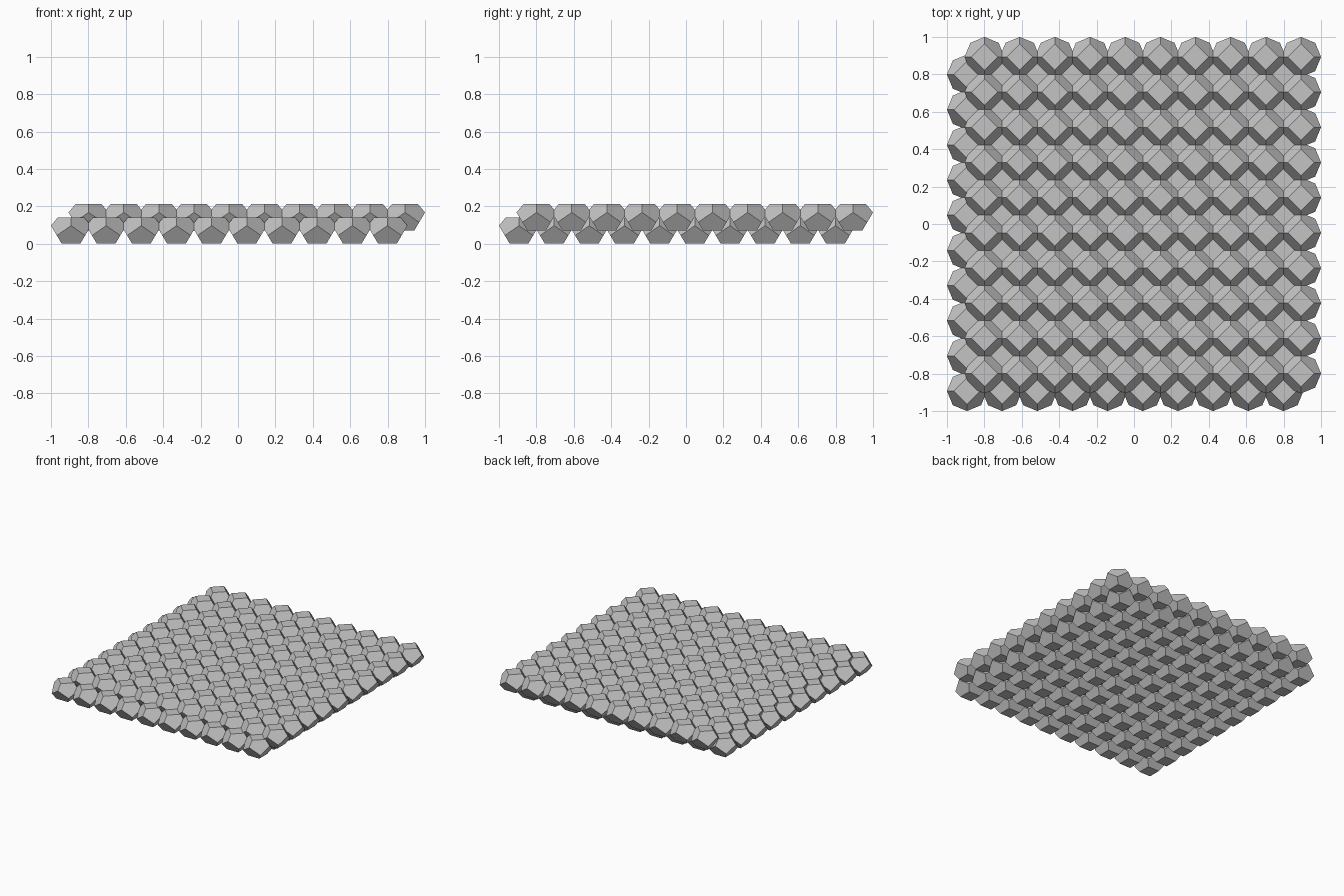
import bpy
import bmesh
from math import cos, sin, pi

if "Cube" in bpy.data.objects:
    bpy.data.objects.remove(bpy.data.objects["Cube"], do_unlink=True)

COUNT = 10         # cells along each side of a layer
PITCH = 0.188      # spacing of cells in a layer
HEIGHT = 0.141     # height of one cell
CAP = 0.07         # radius of the square end faces
WAIST = 0.107      # radius of the zigzag waist
ZIGZAG = 0.0264    # waist rise and fall, keeps the pentagons flat

grey = bpy.data.materials.new("stone grey")
grey.use_nodes = True
colour = (0.55, 0.55, 0.55, 1)
grey.diffuse_color = colour
grey.node_tree.nodes["Principled BSDF"].inputs["Base Color"].default_value = colour


def cell_mesh():
    """Ten-sided cell: two square ends turned 45 degrees, eight pentagons."""
    bm = bmesh.new()

    def ring(radius, z, turn):
        return [bm.verts.new((radius * cos(turn + i * pi / 2),
                              radius * sin(turn + i * pi / 2), z)) for i in range(4)]

    top = ring(CAP, HEIGHT, 0)
    high = ring(WAIST, HEIGHT / 2 + ZIGZAG, 0)
    low = ring(WAIST, HEIGHT / 2 - ZIGZAG, pi / 4)
    bottom = ring(CAP, 0, pi / 4)
    bm.faces.new(top)
    bm.faces.new(bottom[::-1])
    for i in range(4):
        j = (i + 1) % 4
        bm.faces.new((top[i], high[i], low[i], high[j], top[j]))
        bm.faces.new((bottom[i], bottom[j], low[j], high[j], low[i]))
    bmesh.ops.recalc_face_normals(bm, faces=bm.faces)
    mesh = bpy.data.meshes.new("cell")
    bm.to_mesh(mesh)
    bm.free()
    mesh.materials.append(grey)
    return mesh


def layer(name, mesh, start, z):
    """Square grid of cells from one corner."""
    obj = bpy.data.objects.new(name, mesh)
    bpy.context.collection.objects.link(obj)
    obj.location = (start, start, z)
    for label, step in (("columns", (PITCH, 0, 0)), ("rows", (0, PITCH, 0))):
        array = obj.modifiers.new(label, 'ARRAY')
        array.count = COUNT
        array.use_relative_offset = False
        array.use_constant_offset = True
        array.constant_offset_displace = step


# Two layers, the upper one nested in the hollows of the lower one
cell = cell_mesh()
corner = -1 + WAIST
layer("lower_layer", cell, corner, 0)
layer("upper_layer", cell, corner + PITCH / 2, HEIGHT / 2)
